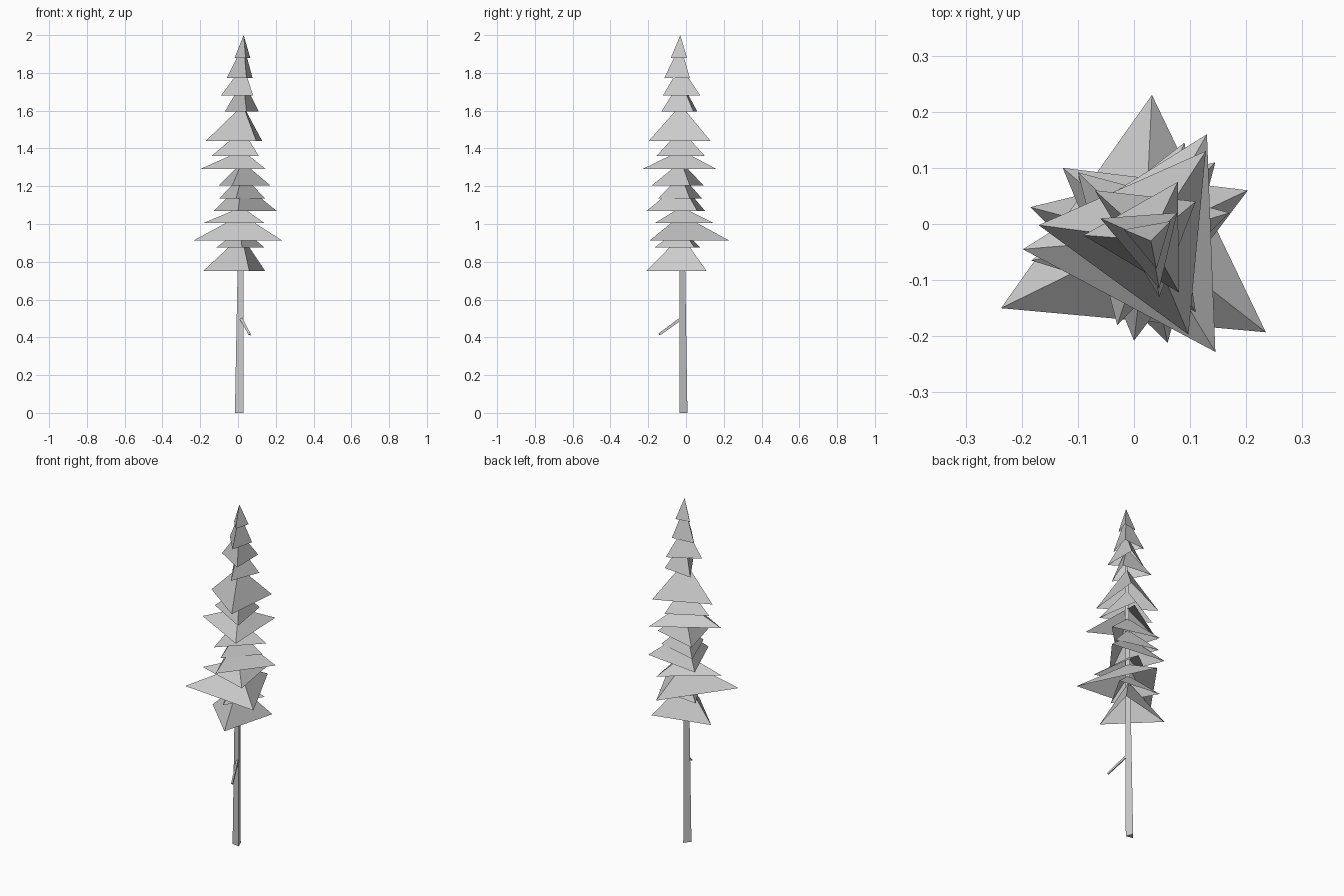
import bpy
from math import sin, cos, radians
from mathutils import Vector

grey = bpy.data.materials.new("light_grey")
grey.diffuse_color = (0.6, 0.6, 0.6, 1)


def make(name, verts, faces):
    mesh = bpy.data.meshes.new(name)
    mesh.from_pydata([tuple(v) for v in verts], [], faces)
    mesh.materials.append(grey)
    ob = bpy.data.objects.new(name, mesh)
    bpy.context.collection.objects.link(ob)
    return ob


def prism(name, start, end, r0, r1, turn):
    """Three-sided tapering stick between two points."""
    start, end = Vector(start), Vector(end)
    q = Vector((0, 0, 1)).rotation_difference(end - start)
    ring = [Vector((cos(radians(turn + a)), sin(radians(turn + a)), 0)) for a in (0, 120, 240)]
    verts = [start + q @ (v * r0) for v in ring] + [end + q @ (v * r1) for v in ring]
    make(name, verts, [(0, 1, 4, 3), (1, 2, 5, 4), (2, 0, 3, 5), (2, 1, 0), (3, 4, 5)])


# Trunk and broken twig
prism("trunk", (0.008, -0.018, 0), (0.027, -0.03, 1.92), 0.026, 0.008, 80)
prism("twig", (0.012, -0.015, 0.508), (0.062, -0.142, 0.415), 0.009, 0.007, 90)

# Branch tiers: rim height, apex height, then three rim corners (counterclockwise)
tiers = [
    (0.75, 0.94, (0.145, 0.11), (-0.185, 0.03), (0.06, -0.212)),
    (0.875, 0.98, (0.14, 0.045), (-0.115, 0.075), (0.02, -0.168)),
    (0.912, 1.05, (0.032, 0.23), (-0.237, -0.15), (0.235, -0.193)),
    (1.005, 1.09, (0.09, 0.145), (-0.183, -0.065), (0.14, -0.165)),
    (1.07, 1.22, (0.203, 0.06), (-0.127, 0.1), (0.0, -0.208)),
    (1.135, 1.26, (0.145, 0.02), (-0.1, 0.085), (-0.01, -0.148)),
    (1.205, 1.33, (0.17, 0.02), (-0.1, 0.092), (-0.03, -0.18)),
    (1.292, 1.39, (0.13, 0.16), (-0.198, -0.045), (0.145, -0.228)),
    (1.36, 1.50, (0.07, 0.1), (-0.14, -0.015), (0.11, -0.157)),
    (1.44, 1.63, (0.128, 0.13), (-0.17, -0.002), (0.097, -0.197)),
    (1.595, 1.76, (0.11, 0.04), (-0.07, 0.06), (0.045, -0.13)),
    (1.68, 1.84, (0.078, 0.075), (-0.09, -0.02), (0.08, -0.122)),
    (1.773, 1.95, (0.077, 0.02), (-0.06, 0.01), (0.045, -0.115)),
    (1.88, 2.0, (0.065, 0.005), (-0.018, -0.01), (0.04, -0.08)),
]
for i, (low, high, *rim) in enumerate(tiers, 1):
    t = high / 2
    apex = (0.008 + 0.022 * t, -0.018 - 0.012 * t, high)
    make(f"branch_tier_{i:02d}", [(x, y, low) for x, y in rim] + [apex],
         [(0, 1, 3), (1, 2, 3), (2, 0, 3)])
